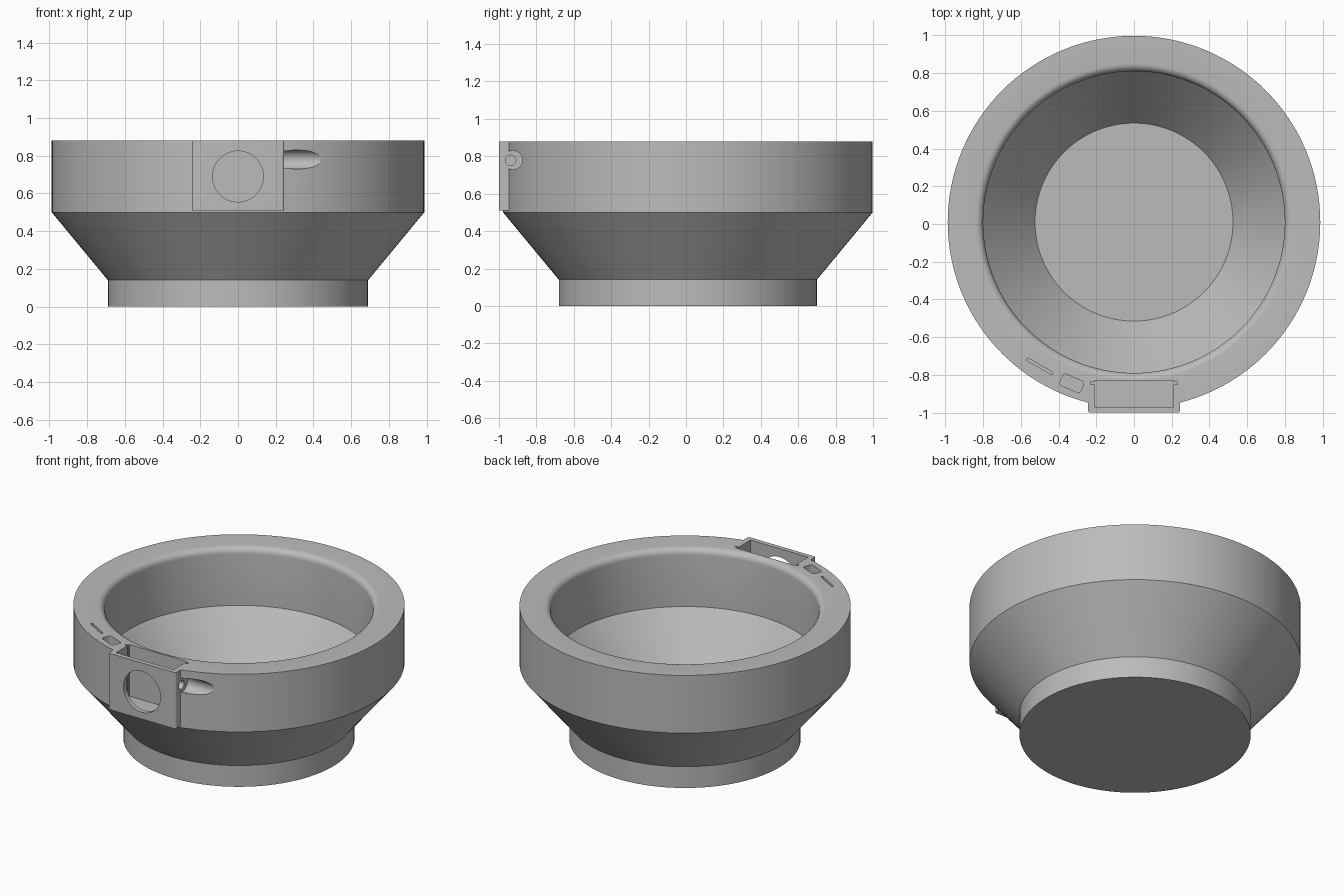
import bpy, bmesh, math
from mathutils import Matrix

if "Cube" in bpy.data.objects:
    bpy.data.objects.remove(bpy.data.objects["Cube"])

grey = bpy.data.materials.new("plain grey")
grey.use_nodes = True
grey.diffuse_color = (0.5, 0.5, 0.5, 1)
grey.node_tree.nodes["Principled BSDF"].inputs["Base Color"].default_value = (0.5, 0.5, 0.5, 1)

CY = 0.01      # bowl axis in y
TOP = 0.88


def add_object(name, bm):
    bmesh.ops.recalc_face_normals(bm, faces=bm.faces)
    mesh = bpy.data.meshes.new(name)
    bm.to_mesh(mesh)
    bm.free()
    mesh.materials.append(grey)
    obj = bpy.data.objects.new(name, mesh)
    bpy.context.collection.objects.link(obj)
    return obj


def lathe(name, profile, steps=128):
    bm = bmesh.new()
    verts = [bm.verts.new((r, 0, z)) for r, z in profile]
    edges = [bm.edges.new(pair) for pair in zip(verts, verts[1:])]
    bmesh.ops.spin(bm, geom=verts + edges, cent=(0, 0, 0), axis=(0, 0, 1),
                   angle=math.tau, steps=steps)
    bmesh.ops.remove_doubles(bm, verts=bm.verts, dist=1e-4)
    bmesh.ops.translate(bm, verts=bm.verts, vec=(0, CY, 0))
    return add_object(name, bm)


def box(name, centre, size, turn=0, rounding=0):
    bm = bmesh.new()
    bmesh.ops.create_cube(bm, size=1)
    bmesh.ops.scale(bm, verts=bm.verts, vec=size)
    if rounding:
        upright = [e for e in bm.edges
                   if abs(e.verts[0].co.z - e.verts[1].co.z) > 1e-4]
        bmesh.ops.bevel(bm, geom=upright, offset=rounding, segments=4,
                        profile=0.5, affect='EDGES')
    place = Matrix.Translation(centre) @ Matrix.Rotation(math.radians(turn), 4, 'Z')
    bmesh.ops.transform(bm, matrix=place, verts=bm.verts)
    return add_object(name, bm)


def cylinder(name, centre, radius, length, axis):
    bm = bmesh.new()
    bmesh.ops.create_cone(bm, cap_ends=True, segments=48, radius1=radius,
                          radius2=radius, depth=length)
    place = Matrix.Translation(centre) @ Matrix.Rotation(math.pi / 2, 4, axis)
    bmesh.ops.transform(bm, matrix=place, verts=bm.verts)
    return add_object(name, bm)


def combine(target, other, operation):
    mod = target.modifiers.new(other.name, 'BOOLEAN')
    mod.object = other
    mod.operation = operation
    mod.solver = 'EXACT'
    bpy.context.view_layer.objects.active = target
    bpy.ops.object.modifier_apply(modifier=mod.name)
    bpy.data.objects.remove(other)


# Bowl: foot, flared side, upright rim, rounded inner lip, hollow
lip = [(0.84 - 0.04 * math.sin(a), TOP - 0.04 + 0.04 * math.cos(a))
       for a in (math.radians(15 * i) for i in range(7))]
bowl = lathe("bowl", [(0, 0), (0.69, 0), (0.69, 0.14), (0.988, 0.5), (0.988, TOP)]
             + lip + [(0.8, 0.5), (0.525, 0.165), (0, 0.165)])

# Housing block on the front
combine(bowl, box("housing", (0, -0.925, 0.695), (0.49, 0.15, 0.37), rounding=0.012), 'UNION')

# Pocket with side grooves, open at the top
combine(bowl, box("pocket", (0, -0.9, 0.79), (0.42, 0.14, 0.5)), 'DIFFERENCE')
combine(bowl, box("grooves", (0, -0.845, 0.79), (0.46, 0.012, 0.5)), 'DIFFERENCE')

# Round window and stepped cable hole
combine(bowl, cylinder("window", (0, -0.98, 0.69), 0.135, 0.1, 'X'), 'DIFFERENCE')
combine(bowl, cylinder("cable_recess", (0.445, -0.925, 0.78), 0.05, 0.4, 'Y'), 'DIFFERENCE')
combine(bowl, cylinder("cable_hole", (0.25, -0.938, 0.778), 0.028, 0.12, 'Y'), 'DIFFERENCE')

# Slots in the rim
combine(bowl, box("wide_slot", (-0.33, -0.845, TOP), (0.12, 0.065, 0.3), -23, 0.015), 'DIFFERENCE')
combine(bowl, box("thin_slot", (-0.5, -0.755, TOP), (0.155, 0.014, 0.3), -30), 'DIFFERENCE')

# Smooth round walls, crisp edges
bpy.ops.object.select_all(action='DESELECT')
bowl.select_set(True)
bpy.context.view_layer.objects.active = bowl
bpy.ops.object.shade_smooth_by_angle(angle=math.radians(25))
